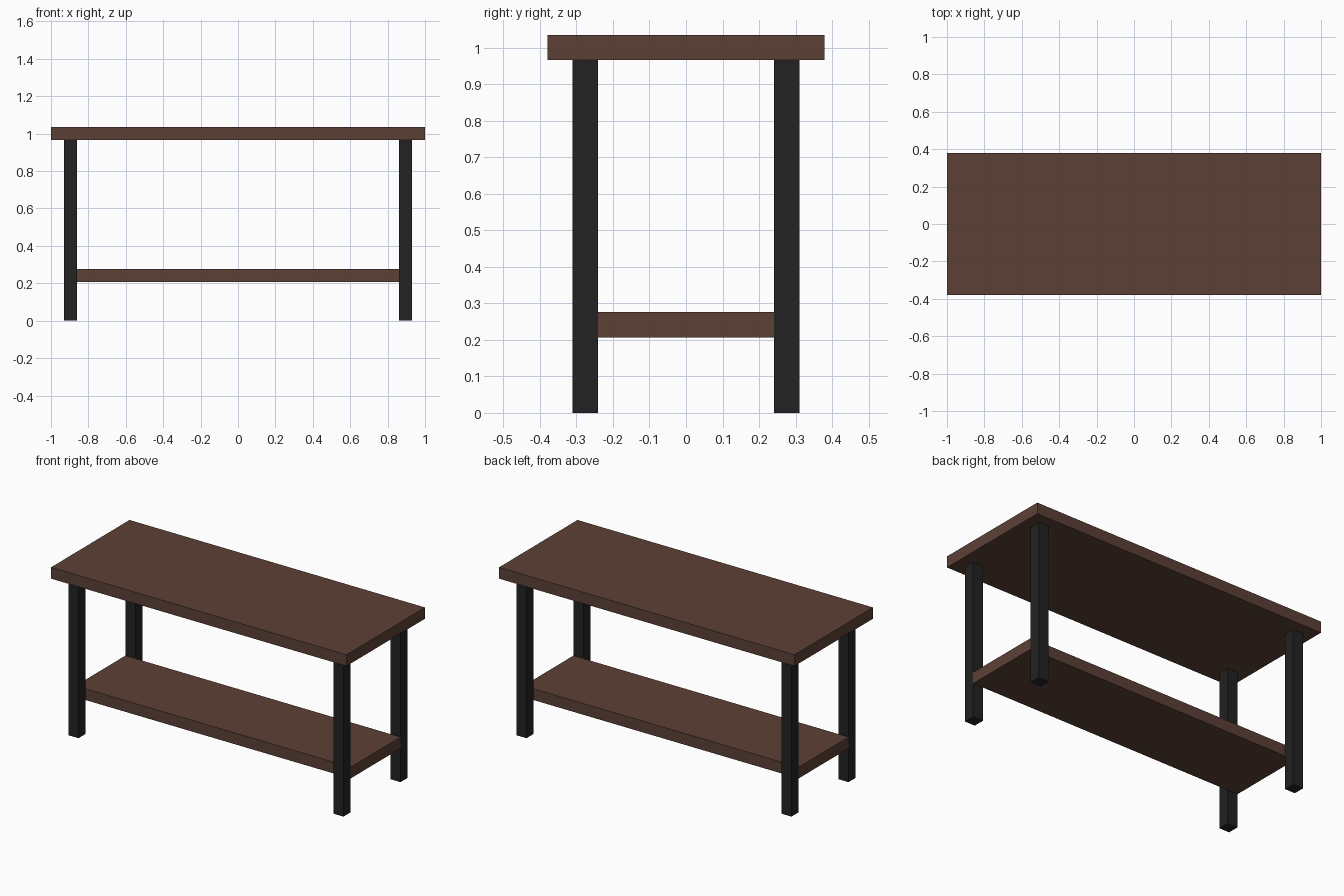
import bpy
import bmesh
from mathutils import Vector

if "Cube" in bpy.data.objects:
    bpy.data.objects.remove(bpy.data.objects["Cube"])

U = 1 / 14.5  # board thickness, the module of the whole table


def material(name, rgb):
    m = bpy.data.materials.new(name)
    m.diffuse_color = (*rgb, 1)
    m.use_nodes = True
    m.node_tree.nodes["Principled BSDF"].inputs["Base Color"].default_value = m.diffuse_color
    return m


wood = material("dark brown wood", (0.107, 0.051, 0.037))
metal = material("black metal", (0.016, 0.016, 0.016))


def box(name, low, high, mat):
    """Box between two corners given in modules."""
    low, high = Vector(low) * U, Vector(high) * U
    bm = bmesh.new()
    bmesh.ops.create_cube(bm, size=1)
    for v in bm.verts:
        v.co = (low + high) / 2 + v.co * (high - low)
    mesh = bpy.data.meshes.new(name)
    bm.to_mesh(mesh)
    bm.free()
    mesh.materials.append(mat)
    obj = bpy.data.objects.new(name, mesh)
    bpy.context.collection.objects.link(obj)
    return obj


# Table top
box("table_top", (-14.5, -5.5, 14), (14.5, 5.5, 15), wood)

# Lower shelf, between the front and back legs
box("lower_shelf", (-13.5, -3.5, 3), (13.5, 3.5, 4), wood)

# Four square legs
for side, sx in (("left", -1), ("right", 1)):
    for end, sy in (("front", -1), ("back", 1)):
        cx, cy = 13 * sx, 4 * sy
        box(f"{end}_{side}_leg", (cx - 0.5, cy - 0.5, 0), (cx + 0.5, cy + 0.5, 14), metal)
